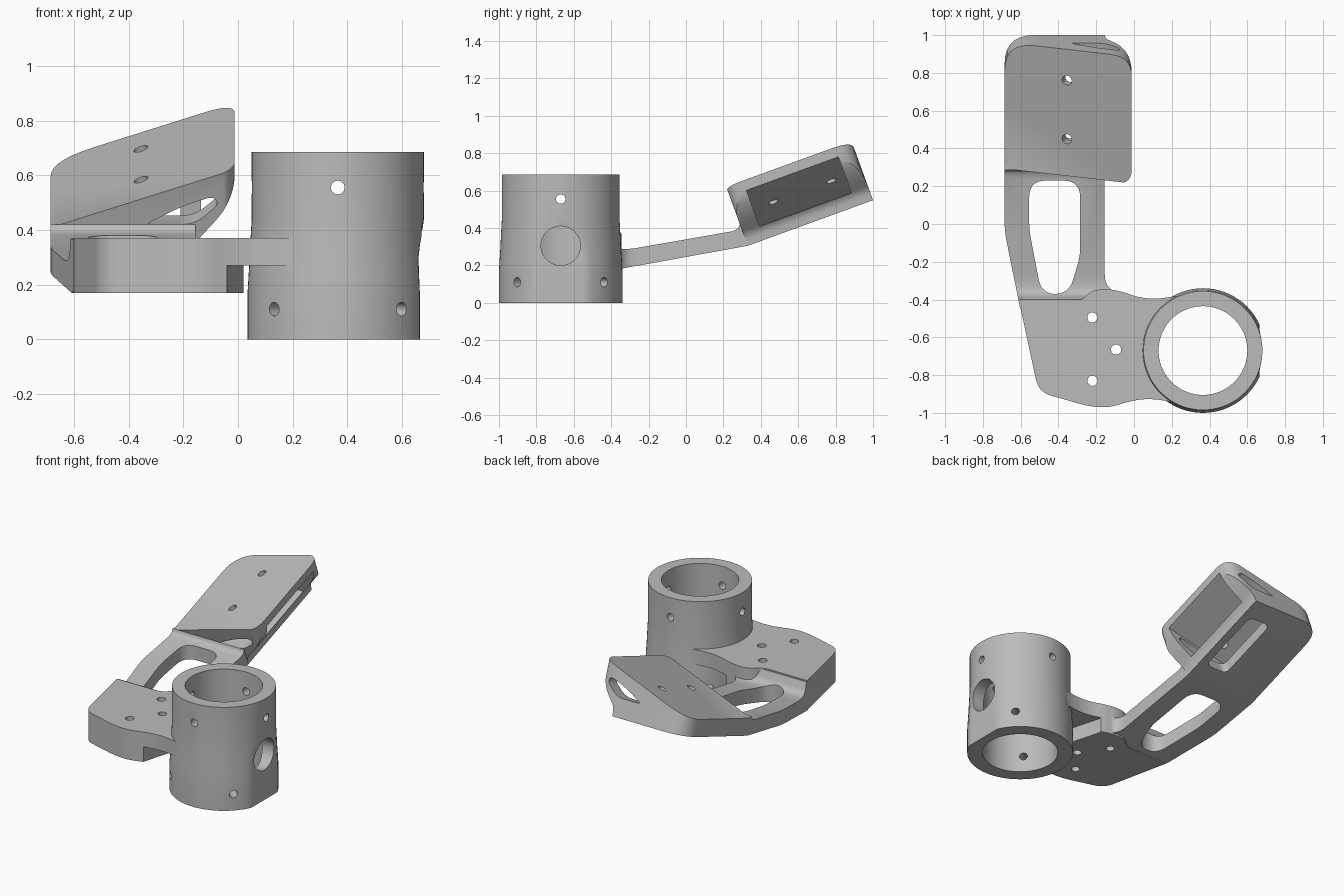
import bpy, bmesh, math
from mathutils import Matrix, Vector

cube = bpy.data.objects.get("Cube")
if cube:
    bpy.data.objects.remove(cube, do_unlink=True)

grey = bpy.data.materials.new("warm_grey")
grey.use_nodes = True
colour = (0.5, 0.5, 0.5, 1)
grey.diffuse_color = colour
grey.node_tree.nodes["Principled BSDF"].inputs["Base Color"].default_value = colour


def frame(x, y, z, origin=(0, 0, 0)):
    m = Matrix((x, y, z)).transposed().to_4x4()
    m.translation = Vector(origin)
    return m


def finish(name, bm):
    bmesh.ops.recalc_face_normals(bm, faces=bm.faces)
    mesh = bpy.data.meshes.new(name)
    bm.to_mesh(mesh)
    bm.free()
    mesh.materials.append(grey)
    ob = bpy.data.objects.new(name, mesh)
    bpy.context.collection.objects.link(ob)
    return ob


def rounded(points, steps=7):
    """Round each corner (x, y, radius) of a polygon."""
    out = []
    for i, (x, y, *r) in enumerate(points):
        p = Vector((x, y))
        if not r or not r[0]:
            out.append(p)
            continue
        a = Vector(points[i - 1][:2]) - p
        b = Vector(points[(i + 1) % len(points)][:2]) - p
        a = a.normalized() * min(r[0], a.length * 0.49)
        b = b.normalized() * min(r[0], b.length * 0.49)
        for k in range(steps + 1):
            t = k / steps
            out.append(p + a * (1 - t) ** 2 + b * t ** 2)
    return out


def prism(name, points, lo, hi, m=Matrix()):
    bm = bmesh.new()
    pts = rounded(points)
    low, high = ([bm.verts.new(m @ Vector((p.x, p.y, h))) for p in pts] for h in (lo, hi))
    bm.faces.new(low)
    bm.faces.new(high)
    for i in range(len(pts)):
        j = (i + 1) % len(pts)
        bm.faces.new((low[i], low[j], high[j], high[i]))
    return finish(name, bm)


def rod(start, end, radius, segments=24):
    start, end = Vector(start), Vector(end)
    d = end - start
    m = Matrix.Translation((start + end) / 2) @ d.to_track_quat('Z', 'Y').to_matrix().to_4x4()
    bm = bmesh.new()
    bmesh.ops.create_cone(bm, cap_ends=True, segments=segments, radius1=radius,
                          radius2=radius, depth=d.length, matrix=m)
    return finish("cutter", bm)


def combine(ob, other, operation='DIFFERENCE'):
    mod = ob.modifiers.new("bool", 'BOOLEAN')
    mod.operation, mod.solver, mod.object = operation, 'EXACT', other
    bpy.context.view_layer.objects.active = ob
    bpy.ops.object.modifier_apply(modifier=mod.name)
    bpy.data.objects.remove(other, do_unlink=True)


# Tube body, flattened on its left side
cx, cy = 0.365, -0.67
bm = bmesh.new()
rings = []
for z, r, flat in ((0, .33, .3), (.17, .33, .3), (.24, .326, .297), (.3, .322, .295),
                   (.37, .319, .305), (.44, .315, .33), (.685, .315, .33)):
    ring = []
    for i in range(72):
        a = math.tau * i / 72
        ring.append(bm.verts.new((cx + min(r * math.cos(a), flat), cy + r * math.sin(a), z)))
    rings.append(ring)
for lo, hi in zip(rings, rings[1:]):
    for i in range(72):
        j = (i + 1) % 72
        bm.faces.new((lo[i], lo[j], hi[j], hi[i]))
bm.faces.new(rings[0])
bm.faces.new(rings[-1])
body = finish("clamp_bracket", bm)

# Mounting plate with a thinner neck toward the tube
plate = prism("mounting_plate", [
    (-.608, -.41), (-.505, -.89, .07), (-.17, -.985, .12), (0, -.93, .1), (.12, -.925, .08),
    (.3, -.965), (.3, -.37), (.07, -.405, .1), (-.1, -.345, .08), (-.22, -.345, .06),
    (-.28, -.41, .06)], .17, .37)
combine(plate, prism("cutter", [
    (.6, -1.1), (.6, -.2), (-.04, -.2), (-.04, -.39), (.04, -.665, .25), (-.04, -.94),
    (-.04, -1.1)], .1, .27))
for x, y in ((-.22, -.495), (-.095, -.665), (-.22, -.83)):
    combine(plate, rod((x, y, .1), (x, y, .5), .027))

# Sloping arm: side profile trimmed to its plan, with a long opening
side = frame((0, 1, 0), (0, 0, 1), (1, 0, 0))
arm = prism("arm", [
    (-.45, .175), (-.41, .171), (.33, .305), (.36, .317), (.325, .418), (.287, .42),
    (.28, .397, .02), (.25, .383), (-.3, .287, .04), (-.37, .29, .05), (-.4, .366), (-.45, .366)],
    -.8, .1, side)
combine(arm, prism("cutter", [
    (-.6, -.46), (-.685, -.04, .05), (-.685, .5), (-.155, .5), (-.155, -.325, .06),
    (-.08, -.37), (-.08, -.46)], 0, 1), 'INTERSECT')
combine(arm, prism("cutter", [
    (-.555, .23, .09), (-.285, .23, .09), (-.285, -.17, .05), (-.345, -.37, .08),
    (-.49, -.37, .08), (-.555, -.03, .05)], 0, 1))

# Tilted wedge holder: u runs along its slope, n points out of its base
tilt = math.radians(20)
u = Vector((0, math.cos(tilt), math.sin(tilt)))
n = Vector((0, -math.sin(tilt), math.cos(tilt)))
base = (0, .33, .305)
plan = frame((1, 0, 0), u, n, base)
section = frame((1, 0, 0), n, -u, base)
holder = prism("wedge_holder", [
    (-.685, 0), (-.155, 0), (-.15, .06, .03), (-.06, .16, .08), (-.012, .25, .05),
    (-.012, .336), (-.685, .11)], -.713, 0, section)
combine(holder, prism("cutter", [
    (-.685, -.01), (-.012, -.01, .09), (-.012, .713, .11), (-.685, .713, .16)],
    -.1, .5, plan), 'INTERSECT')
# Open cavity under the lid
combine(holder, prism("cutter", [
    (-.62, .075), (.1, .075), (.1, .319), (-.62, .077)], -.618, -.095, section))
# Slots through both end walls
combine(holder, prism("cutter", [
    (-.34, .122, .03), (-.16, .122, .05), (-.07, .2, .03), (-.09, .232, .03),
    (-.2, .195, .05)], -.9, .1, section))
# Window in the base
combine(holder, prism("cutter", [
    (-.37, .13, .04), (-.21, .13, .04), (-.21, .58, .04), (-.37, .58, .04)], -.1, .12, plan))
# Screw holes square to the lid
for along in (.208, .538):
    p, d = Vector((-.355, along, .221)), Vector((-.319, 0, .948)) * .08
    combine(holder, rod(plan @ (p - d), plan @ (p + d), .027))

# Join the parts
for part in (plate, arm, holder):
    combine(body, part, 'UNION')

# Bore, side port and radial screw holes
combine(body, rod((cx, cy, -.1), (cx, cy, .8), .235, 72))
combine(body, rod((cx + .1, cy, .305), (cx + .5, cy, .305), .105, 40))
for z, offset in ((.555, 0), (.11, math.pi / 4)):
    for k in range(2):
        a = offset + k * math.pi / 2
        d = Vector((math.cos(a), math.sin(a), 0)) * .4
        c = Vector((cx, cy, z))
        combine(body, rod(c - d, c + d, .025))

bpy.ops.object.select_all(action='DESELECT')
body.select_set(True)
bpy.context.view_layer.objects.active = body
bpy.ops.object.shade_smooth_by_angle(angle=math.radians(30))
